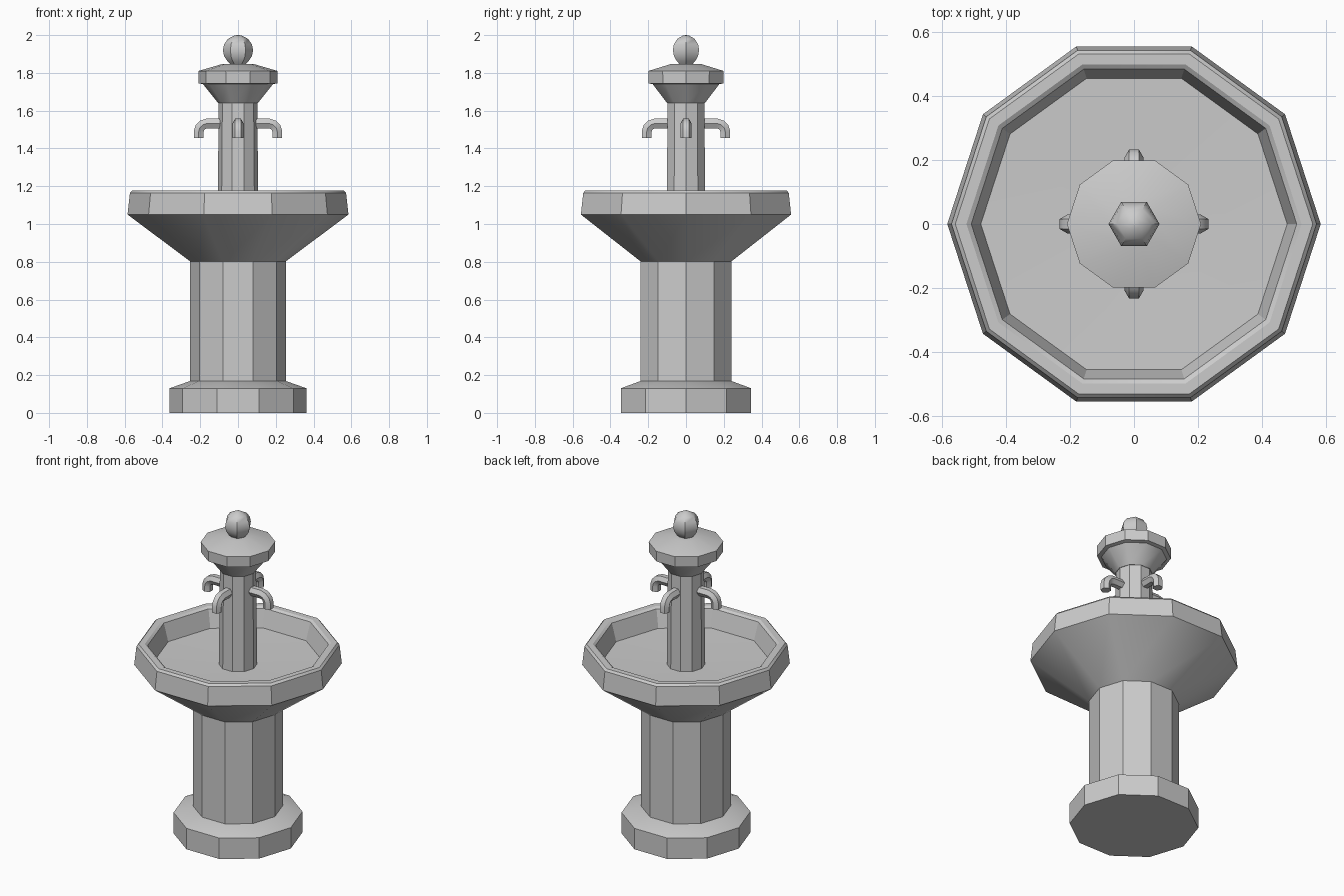
import bpy, bmesh, math
from mathutils import Vector

if "Cube" in bpy.data.objects:
    bpy.data.objects.remove(bpy.data.objects["Cube"])


def finish(name, bm):
    bmesh.ops.recalc_face_normals(bm, faces=bm.faces)
    me = bpy.data.meshes.new(name)
    bm.to_mesh(me)
    bm.free()
    ob = bpy.data.objects.new(name, me)
    bpy.context.collection.objects.link(ob)
    bpy.ops.object.select_all(action='DESELECT')
    ob.select_set(True)
    bpy.context.view_layer.objects.active = ob
    bpy.ops.object.shade_smooth_by_angle(angle=math.radians(32))
    return ob


def skin(bm, rings, closed=False):
    pairs = list(zip(rings, rings[1:]))
    if closed:
        pairs.append((rings[-1], rings[0]))
    for a, b in pairs:
        n = len(a)
        for i in range(n):
            j = (i + 1) % n
            bm.faces.new((a[i], a[j], b[j], b[i]))
    if not closed:
        bm.faces.new(rings[0])
        bm.faces.new(rings[-1])


def lathe(name, profile, sides=10, closed=False):
    bm = bmesh.new()
    rings = []
    for r, z in profile:
        rings.append([bm.verts.new((r * math.cos(math.tau * i / sides),
                                    r * math.sin(math.tau * i / sides), z))
                      for i in range(sides)])
    skin(bm, rings, closed)
    return finish(name, bm)


def spout(name, angle):
    # hexagonal pipe swept along a bent path, then turned about the column
    path = [Vector(p) for p in ((0.07, 0, 1.532), (0.165, 0, 1.532), (0.187, 0, 1.525),
                                (0.202, 0, 1.51), (0.208, 0, 1.49), (0.208, 0, 1.455))]
    bm = bmesh.new()
    rings = []
    for k, p in enumerate(path):
        t = (path[min(k + 1, len(path) - 1)] - path[max(k - 1, 0)]).normalized()
        side = Vector((0, 1, 0))
        up = t.cross(side)
        rings.append([bm.verts.new(p + 0.03 * (side * math.cos(math.tau * i / 6)
                                               + up * math.sin(math.tau * i / 6)))
                      for i in range(6)])
    skin(bm, rings)
    ob = finish(name, bm)
    ob.rotation_euler.z = angle


# plinth and pedestal
lathe("base", [(0.363, 0), (0.363, 0.13), (0.25, 0.17)])
lathe("pedestal", [(0.253, 0.15), (0.253, 0.81)])

# bowl with a softened rim and shallow floor
lathe("basin", [(0.25, 0.8), (0.585, 1.05), (0.572, 1.165), (0.56, 1.178),
                (0.525, 1.178), (0.51, 1.168), (0.48, 1.06), (0.11, 1.05)])

# upper column and cap
lathe("upper_column", [(0.108, 1.03), (0.102, 1.65)])
lathe("cap", [(0.105, 1.64), (0.185, 1.74), (0.208, 1.745), (0.21, 1.81), (0.08, 1.848)])

# ball finial
lathe("finial", [(0.035, 1.842), (0.057, 1.863), (0.074, 1.889), (0.08, 1.92),
                 (0.074, 1.951), (0.053, 1.98), (0.02, 1.997), (0.003, 2.0)], sides=6)

# four water spouts
for i, side in enumerate(("right", "back", "left", "front")):
    spout("spout_" + side, i * math.pi / 2)
